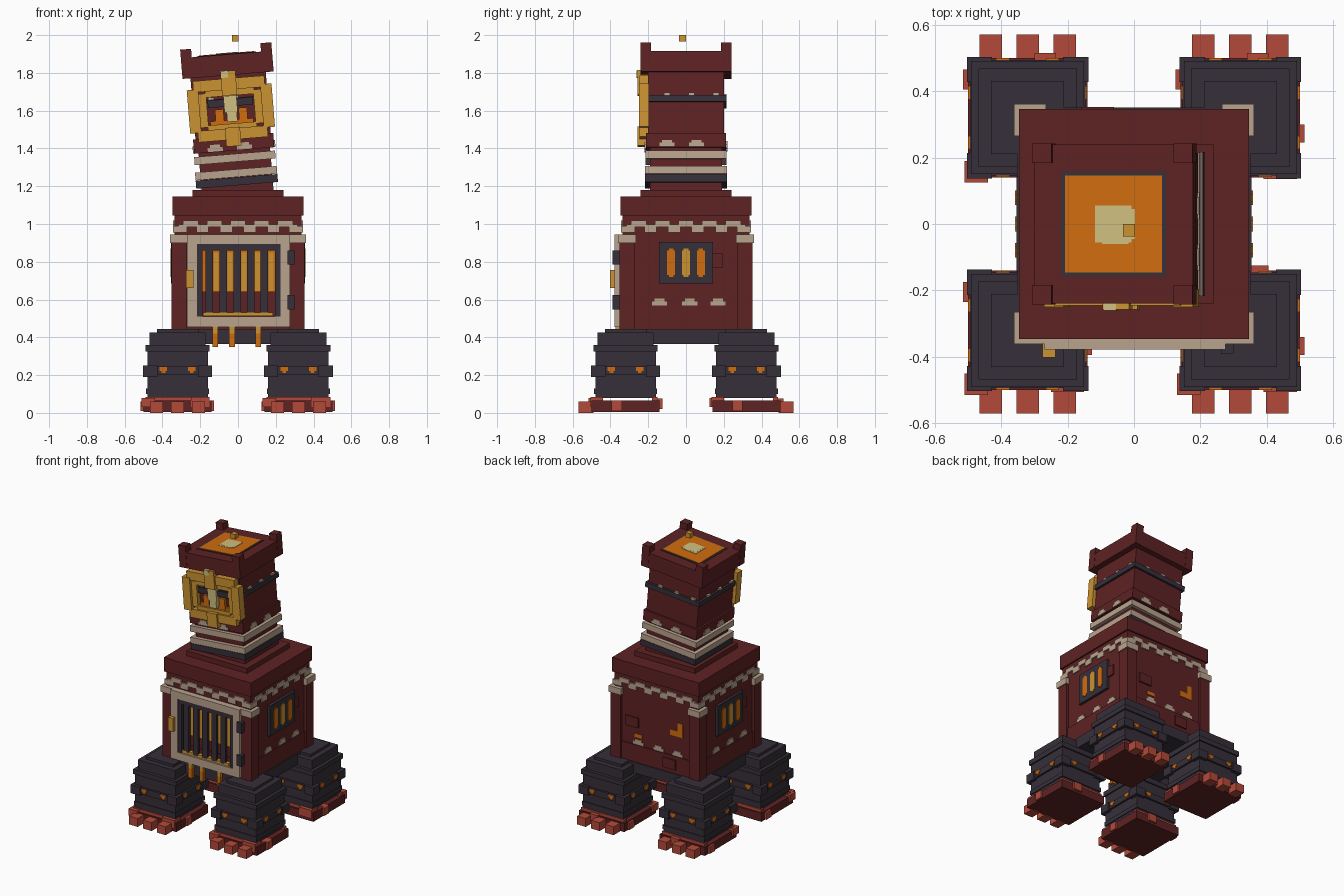
import bpy, bmesh, math
from mathutils import Matrix, Vector

old = bpy.data.objects.get("Cube")
if old:
    bpy.data.objects.remove(old)


def material(name, r, g, b):
    lin = [((c / 255 + 0.055) / 1.055) ** 2.4 for c in (r, g, b)]
    m = bpy.data.materials.new(name)
    m.use_nodes = True
    m.diffuse_color = (*lin, 1)
    m.node_tree.nodes["Principled BSDF"].inputs["Base Color"].default_value = (*lin, 1)
    return m


MAROON = material("maroon_brick", 94, 34, 35)
IRON = material("dark_iron", 54, 47, 57)
STONE = material("pale_stone", 186, 163, 142)
CLAY = material("red_clay", 180, 74, 58)
GOLD = material("gold", 203, 147, 50)
FIRE = material("orange_fire", 208, 108, 14)
GLOW = material("pale_glow", 208, 192, 128)

# The tower leans sideways about its foot
LEAN = Matrix.Translation((0, 0, 1.15)) @ Matrix.Rotation(math.radians(-4.7), 4, 'Y') @ Matrix.Translation((0, 0, -1.15))


def part(name, mat, boxes, matrices=(Matrix(),)):
    """One object made of boxes (x0, x1, y0, y1, z0, z1), repeated per matrix."""
    bm = bmesh.new()
    for m in matrices:
        for x0, x1, y0, y1, z0, z1 in boxes:
            size = Matrix.Diagonal((x1 - x0, y1 - y0, z1 - z0, 1))
            mid = Matrix.Translation(((x0 + x1) / 2, (y0 + y1) / 2, (z0 + z1) / 2))
            bmesh.ops.create_cube(bm, size=1, matrix=m @ mid @ size)
    mesh = bpy.data.meshes.new(name)
    bm.to_mesh(mesh)
    bm.free()
    mesh.materials.append(mat)
    ob = bpy.data.objects.new(name, mesh)
    bpy.context.collection.objects.link(ob)
    return ob


def sq(r, z0, z1):
    return (-r, r, -r, r, z0, z1)


def turn(*quarters):
    return [Matrix.Rotation(math.pi / 2 * q, 4, 'Z') for q in quarters]


def plate(u0, u1, z0, z1, d0, d1):
    """Box on the front wall, from depth d0 out to d1."""
    return (u0, u1, -d1, -d0, z0, z1)


def stones(centres, z, d0, d1, w=0.04):
    """Worn stones: a wide base with a narrower cap."""
    out = []
    for u in centres:
        out += [plate(u - w, u + w, z, z + 0.022, d0, d1),
                plate(u - w * 0.65, u + w * 0.65, z + 0.022, z + 0.037, d0, d1)]
    return out


ALL, SIDES, BACK = turn(0, 1, 2, 3), turn(1, 3), turn(2)
LEANING = [LEAN @ m for m in ALL]

# Legs and feet
spots = [Matrix.Translation((sx * 0.32, sy * 0.32, 0)) for sx in (-1, 1) for sy in (-1, 1)]
part("legs", IRON, [sq(0.16, 0.08, 0.35), sq(0.17, 0.325, 0.36), sq(0.148, 0.36, 0.425),
                    sq(0.11, 0.42, 0.443), sq(0.166, 0.1, 0.13)], spots)
corner = [(sx * 0.145 - 0.038, sx * 0.145 + 0.038, sy * 0.145 - 0.038, sy * 0.145 + 0.038, 0.19, 0.25)
          for sx in (-1, 1) for sy in (-1, 1)]
part("leg_bands", IRON, [sq(0.174, 0.2, 0.245)] + corner, spots)
rivets = []
for u in (-0.075, 0.075):
    rivets += [plate(u - 0.02, u + 0.02, 0.222, 0.242, 0.17, 0.179),
               plate(u - 0.01, u + 0.01, 0.212, 0.222, 0.17, 0.179)]
part("leg_rivets", FIRE, rivets, [s @ t for s in spots for t in ALL])
part("feet", MAROON, [sq(0.18, 0.005, 0.065)], spots)
part("foot_rubble", CLAY, [(-0.195, -0.14, 0.085, 0.145, 0.01, 0.06), (-0.19, -0.12, -0.195, -0.13, 0.03, 0.08),
                           (0.13, 0.193, -0.075, -0.02, 0.01, 0.065), (0.02, 0.085, 0.14, 0.195, 0.02, 0.075),
                           (0.07, 0.17, -0.185, -0.12, 0.03, 0.085), (-0.17, 0.17, -0.168, -0.14, 0.06, 0.085),
                           (-0.17, 0.17, 0.14, 0.168, 0.06, 0.085)], spots)
toes = [(x - 0.034, x + 0.034, 0.49, 0.57, 0, 0.06)
        for s in (-1, 1) for x in (s * 0.32 - 0.111, s * 0.32, s * 0.32 + 0.111)]
part("toes", CLAY, toes, turn(0, 2))

# Main body
part("base_plate", IRON, [sq(0.35, 0.365, 0.442)])
part("body", MAROON, [sq(0.335, 0.44, 1.05), sq(0.342, 0.441, 0.565)])
part("corner_pillars", MAROON, [(0.272, 0.352, 0.272, 0.352, 0.44, 0.91)], ALL)
part("pillar_caps", STONE, [(0.265, 0.361, 0.265, 0.361, 0.9, 0.945)], ALL)
part("roof_slab", MAROON, [sq(0.346, 1.045, 1.145), sq(0.24, 1.14, 1.18)])
trim = [plate(-0.344, -0.27, 0.955, 0.99, 0.33, 0.344), plate(0.27, 0.344, 0.955, 0.99, 0.33, 0.344)]
for i in range(5):
    u = (i - 2) * 0.125
    trim.append(plate(u - 0.04, u + 0.04, 0.985, 1.018, 0.33, 0.344))
    for s in (-1, 1):
        trim.append(plate(u + s * 0.048 - 0.018, u + s * 0.048 + 0.018, 0.955, 0.998, 0.33, 0.343))
part("scalloped_trim", STONE, trim, ALL)
part("wall_stones", STONE, stones((-0.14, 0.02, 0.17), 0.568, 0.33, 0.341), turn(1, 2, 3))

# Side windows
part("window_frames", IRON, [plate(-0.143, 0.143, 0.685, 0.905, 0.33, 0.354)], SIDES)


def slot(u):
    return [plate(u - 0.022, u + 0.022, 0.73, 0.86, 0.35, 0.358),
            plate(u - 0.012, u + 0.012, 0.72, 0.87, 0.35, 0.358)]


part("window_outer_panes", FIRE, slot(-0.079) + slot(0.079), SIDES)
part("window_centre_pane", GOLD, slot(0), SIDES)
part("loose_bricks", MAROON, [plate(0.143, 0.197, 0.77, 0.845, 0.33, 0.346)], SIDES)

# Back wall: raised bricks and glowing cracks
part("back_bricks", MAROON, [plate(-0.24, -0.14, 0.69, 0.76, 0.33, 0.346),
                             plate(0.06, 0.16, 0.47, 0.54, 0.33, 0.352)], BACK)
part("back_cracks", FIRE, [plate(0.17, 0.21, 0.71, 0.81, 0.33, 0.34), plate(0.11, 0.19, 0.71, 0.75, 0.33, 0.34),
                           plate(-0.17, -0.11, 0.62, 0.645, 0.33, 0.34)], BACK)

# Gate
part("gate_frame", STONE, [plate(-0.27, -0.217, 0.455, 0.945, 0.33, 0.378), plate(0.225, 0.275, 0.455, 0.945, 0.33, 0.378),
                           plate(-0.218, 0.226, 0.893, 0.945, 0.33, 0.378), plate(-0.218, 0.226, 0.455, 0.51, 0.33, 0.378)])
part("gate_fire", FIRE, [plate(-0.2, 0.21, 0.64, 0.87, 0.33, 0.345)])
part("gate_flames", GOLD, [plate(u - 0.013, u + 0.013, 0.645, 0.85, 0.34, 0.349)
                           for u in (-0.115, -0.042, 0.032, 0.104, 0.176)])
part("gate_sill", GOLD, [plate(-0.185, 0.185, 0.512, 0.532, 0.33, 0.37)])
bars = [plate(u - 0.02, u + 0.02, 0.52, 0.88, 0.352, 0.37) for u in (-0.152, -0.079, -0.005, 0.068, 0.14)]
part("gate_bars", IRON, bars + [plate(-0.217, 0.226, 0.86, 0.894, 0.33, 0.372),
                                plate(-0.217, -0.188, 0.51, 0.88, 0.33, 0.372),
                                plate(0.197, 0.226, 0.51, 0.88, 0.33, 0.372)])
part("gate_hinges", IRON, [plate(0.262, 0.3, 0.785, 0.86, 0.35, 0.39), plate(0.262, 0.3, 0.548, 0.625, 0.35, 0.39)])
part("gate_latch", GOLD, [plate(-0.275, -0.236, 0.66, 0.757, 0.36, 0.402)])
drips = (-0.12, -0.032, 0.107)
part("drips", GOLD, [plate(u - 0.015, u + 0.015, 0.42, 0.46, 0.345, 0.372) for u in drips])
part("drip_ends", FIRE, [plate(u - 0.015, u + 0.015, 0.35, 0.42, 0.345, 0.372) for u in drips])

# Leaning tower
part("tower", MAROON, [sq(0.19, 1.14, 1.42), sq(0.213, 1.39, 1.465), sq(0.2, 1.44, 1.8)], [LEAN])
part("tower_iron_bands", IRON, [sq(0.217, 1.205, 1.247), sq(0.215, 1.632, 1.668)], [LEAN])
part("tower_stone_bands", STONE, [sq(0.217, 1.249, 1.29), sq(0.215, 1.33, 1.372)], [LEAN])
part("tower_stones", STONE, stones((-0.1, 0.055), 1.392, 0.21, 0.219)
     + [plate(u - 0.016, u + 0.016, 1.666, 1.68, 0.195, 0.214) for u in (-0.1, 0.03, 0.16)], LEANING)
part("crown", MAROON, [sq(0.24, 1.79, 1.9)], [LEAN])
part("crown_corners", MAROON, [(0.184, 0.242, 0.184, 0.242, 1.79, 1.945)], LEANING)
part("fire_pit_rim", IRON, [sq(0.158, 1.895, 1.903)], [LEAN])
part("fire_pit", FIRE, [sq(0.146, 1.898, 1.906)], [LEAN])
part("fire_core", GLOW, [(-0.045, 0.065, -0.045, 0.045, 1.9, 1.909), (-0.055, 0.055, -0.055, 0.055, 1.9, 1.9085),
                         (-0.035, 0.045, -0.06, 0.055, 1.9, 1.908)], [LEAN])
part("ember", GOLD, [(-0.033, 0.003, -0.037, 0, 1.966, 2.0)])

# Face mask on the tower front
C = 1.613


def mask(u0, u1, v0, v1, d):
    return plate(u0, u1, C + v0, C + v1, 0.195, d)


part("mask_frame", GOLD, [mask(-0.225, -0.165, -0.115, 0.115, 0.25), mask(0.165, 0.225, -0.115, 0.115, 0.25),
                          mask(-0.19, 0.19, 0.1, 0.16, 0.245), mask(-0.185, 0.185, -0.165, -0.105, 0.245),
                          mask(-0.165, -0.125, -0.09, 0.09, 0.232), mask(0.125, 0.165, -0.09, 0.09, 0.232),
                          mask(-0.13, 0.13, 0.068, 0.1, 0.232), mask(-0.13, 0.13, -0.105, -0.08, 0.232),
                          mask(-0.04, 0.04, 0.07, 0.2, 0.258), mask(-0.04, 0.04, -0.2, -0.1, 0.258)], [LEAN])
part("mask_brow", IRON, [mask(-0.12, -0.03, 0.012, 0.052, 0.226), mask(0.03, 0.12, 0.012, 0.052, 0.226)], [LEAN])
part("mask_eyes", FIRE, [mask(-0.085, -0.04, -0.075, 0.0, 0.222), mask(0.04, 0.085, -0.075, 0.0, 0.222),
                         mask(-0.115, 0.115, -0.082, -0.06, 0.218)], [LEAN])
part("mask_nose", GLOW, [mask(-0.035, 0.035, -0.02, 0.068, 0.24), mask(-0.024, 0.03, -0.07, -0.02, 0.24),
                         mask(-0.038, 0.0, 0.165, 0.202, 0.261)], [LEAN])
